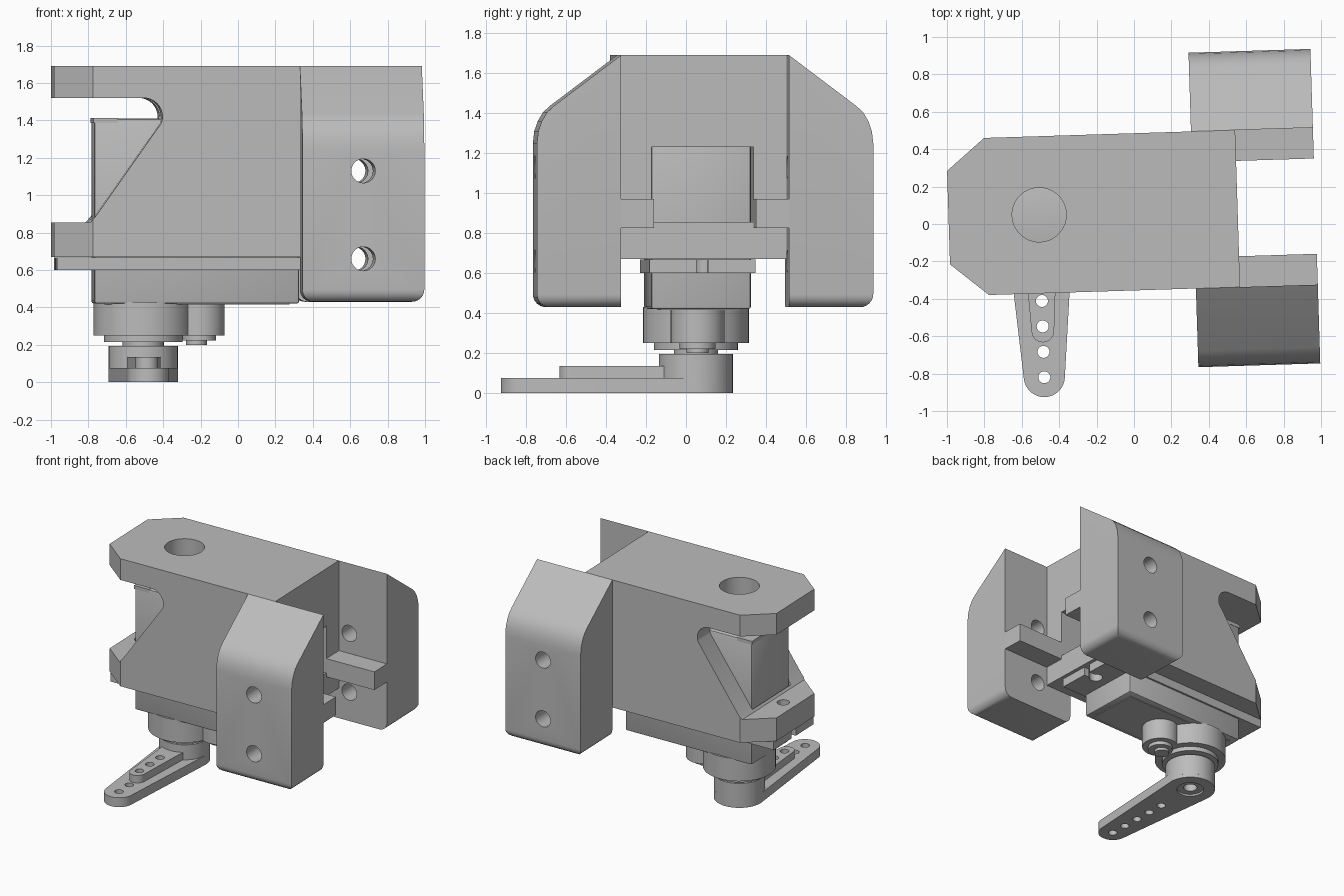
import bpy, bmesh, math
from mathutils import Matrix, Vector

if "Cube" in bpy.data.objects:
    bpy.data.objects.remove(bpy.data.objects["Cube"])

grey = bpy.data.materials.new("plain_grey")
grey.use_nodes = True
GREY = (0.50, 0.50, 0.50, 1)
grey.diffuse_color = GREY
grey.node_tree.nodes["Principled BSDF"].inputs["Base Color"].default_value = GREY

MID = 0.065      # centre line of the bracket and servo
SHAFT = -0.505   # shaft position along the body
parts = []


def finish(name, bm):
    bmesh.ops.recalc_face_normals(bm, faces=bm.faces)
    mesh = bpy.data.meshes.new(name)
    bm.to_mesh(mesh)
    bm.free()
    ob = bpy.data.objects.new(name, mesh)
    bpy.context.collection.objects.link(ob)
    mesh.materials.append(grey)
    parts.append(ob)
    return ob


def prism_bm(points, axis, lo, hi):
    """Extrude a 2D outline along an axis."""
    def place(a, b, c):
        return {"x": (c, a, b), "y": (a, c, b), "z": (a, b, c)}[axis]
    bm = bmesh.new()
    face = bm.faces.new([bm.verts.new(place(a, b, lo)) for a, b in points])
    ext = bmesh.ops.extrude_face_region(bm, geom=[face])["geom"]
    move = Vector(place(0, 0, hi - lo))
    bmesh.ops.translate(bm, vec=move, verts=[g for g in ext if isinstance(g, bmesh.types.BMVert)])
    return bm


def prism(name, points, axis, lo, hi):
    return finish(name, prism_bm(points, axis, lo, hi))


def box(name, x0, x1, y0, y1, z0, z1, bevel=0):
    bm = prism_bm([(x0, y0), (x1, y0), (x1, y1), (x0, y1)], "z", z0, z1)
    if bevel:
        bmesh.ops.bevel(bm, geom=bm.edges[:], offset=bevel, segments=2, affect="EDGES", profile=0.5)
    return finish(name, bm)


def arc(a, b, r, start, end, n=32):
    steps = [math.radians(start + (end - start) * i / n) for i in range(n + 1)]
    return [(a + r * math.cos(t), b + r * math.sin(t)) for t in steps]


def disc(name, a, b, r, axis, lo, hi):
    return prism(name, arc(a, b, r, 0, 360, 48)[:-1], axis, lo, hi)


def combine(target, others, operation="DIFFERENCE"):
    for other in others:
        mod = target.modifiers.new("cut", "BOOLEAN")
        mod.operation, mod.solver, mod.object = operation, "EXACT", other
        bpy.context.view_layer.objects.active = target
        bpy.ops.object.modifier_apply(modifier=mod.name)
        parts.remove(other)
        bpy.data.objects.remove(other)


def tapered_arm(name, r_hub, r_tip, length, z0, z1):
    """Two round ends joined by their tangents."""
    tilt = math.degrees(math.asin((r_hub - r_tip) / length))
    hub = arc(SHAFT, MID, r_hub, -tilt, 180 + tilt)
    tip = arc(SHAFT, MID - length, r_tip, 180 + tilt, 360 - tilt)
    return prism(name, hub + tip, "z", z0, z1)


# Bracket block with a chamfered nose
outline = [(0.556, MID - 0.42), (0.556, MID + 0.42), (-0.787, MID + 0.42), (-0.99, MID + 0.25),
           (-0.99, MID - 0.25), (-0.787, MID - 0.42)]
bracket = prism("bracket_body", outline, "z", 0.67, 1.69)
slot = [(-1.2, 0.855), (-0.80, 0.855), (-0.77, 0.89)] + arc(-0.515, 1.42, 0.1, -20, 90, 10) + [(-1.2, 1.52)]
combine(bracket, [
    prism("slot_cutter", slot, "y", -1, 1),
    box("servo_cutter", -0.785, 0.33, MID - 0.255, MID + 0.255, 0.5, 1.42),
    box("window_cutter", 0.2, 0.8, MID - 0.255, MID + 0.255, 0.855, 1.23),
    disc("top_hole_cutter", SHAFT, MID, 0.145, "z", 1.3, 1.8),
    disc("nose_screw_cutter", -0.885, MID, 0.045, "z", 0.5, 1),
    disc("rear_screw_cutter", 0.44, MID, 0.045, "z", 0.5, 1),
])

# Mirrored mounting wings and inner rails
for side, label in ((1, "left"), (-1, "right")):
    profile = [(0.42, 0.43), (0.42, 1.69), (0.755, 1.437)]
    profile += [(0.79, 1.405), (0.817, 1.36), (0.834, 1.31), (0.841, 1.25), (0.841, 0.43)]
    bm = prism_bm([(MID + side * v, z) for v, z in profile], "x", 0.32, 0.972)
    inner = MID + side * 0.42
    rim = [e for e in bm.edges if all(v.co.z < 0.44 for v in e.verts)
           and not all(abs(v.co.y - inner) < 0.001 for v in e.verts)]
    bmesh.ops.bevel(bm, geom=rim, offset=0.065, segments=6, affect="EDGES", profile=0.5)
    wing = finish(label + "_wing", bm)
    combine(wing, [disc("bolt_cutter", 0.646, z, 0.064, "y", -2, 2) for z in (1.13, 0.66)])
    edges = sorted((MID + side * 0.255, MID + side * 0.42))
    box(label + "_rail", 0.556, 0.972, *edges, 0.825, 0.97)

# Servo case, lid and slotted mounting tabs
box("servo_case", -0.775, 0.322, MID - 0.25, MID + 0.25, 0.42, 1.41, 0.014)
box("servo_lid", -0.779, -0.65, MID - 0.252, MID + 0.252, 1.385, 1.413)
box("servo_base_panel", -0.72, 0.27, MID - 0.2, MID + 0.2, 0.415, 0.43)
tabs = box("servo_tabs", -0.975, 0.53, MID - 0.265, MID + 0.265, 0.6, 0.668)
combine(tabs, [
    disc("tab_hole_cutter", -0.885, MID, 0.05, "z", 0.5, 0.8),
    disc("tab_hole_cutter", 0.44, MID, 0.05, "z", 0.5, 0.8),
    box("tab_slit_cutter", -1.1, -0.885, MID - 0.028, MID + 0.028, 0.5, 0.8),
    box("tab_slit_cutter", 0.44, 0.7, MID - 0.028, MID + 0.028, 0.5, 0.8),
])

# Gear housing, screws and output shaft
housing = disc("gear_housing", SHAFT, MID, 0.265, "z", 0.25, 0.43)
combine(housing, [disc("idler_housing", -0.205, MID, 0.135, "z", 0.25, 0.43)], "UNION")
disc("housing_collar", SHAFT, MID, 0.21, "z", 0.215, 0.255)
disc("idler_collar", -0.22, MID, 0.055, "z", 0.2, 0.255)
disc("idler_plate", -0.205, MID, 0.09, "z", 0.222, 0.255)
disc("output_shaft", SHAFT, MID, 0.11, "z", 0.1, 0.22)

# Horn with a thicker rib, hub and row of holes
horn = tapered_arm("horn_arm", 0.185, 0.11, 0.865, 0, 0.075)
combine(horn, [
    tapered_arm("horn_rib", 0.1, 0.06, 0.622, 0.04, 0.135),
    disc("horn_hub", SHAFT, MID, 0.185, "z", 0.03, 0.195),
], "UNION")
combine(horn, [disc("horn_hole_cutter", SHAFT, MID - 0.325 - 0.136 * i, 0.032, "z", -0.1, 0.3)
               for i in range(5)])
combine(horn, [
    disc("hub_recess_cutter", SHAFT, MID, 0.1, "z", -0.1, 0.015),
    disc("hub_screw_cutter", SHAFT, MID, 0.05, "z", -0.1, 0.09),
])

# Turn the assembly slightly and smooth the round faces
turn = Matrix.Rotation(math.radians(1.8), 4, "Z")
bpy.ops.object.select_all(action="DESELECT")
for ob in parts:
    ob.data.transform(turn)
    ob.select_set(True)
bpy.context.view_layer.objects.active = bracket
bpy.ops.object.shade_smooth_by_angle(angle=math.radians(30))
